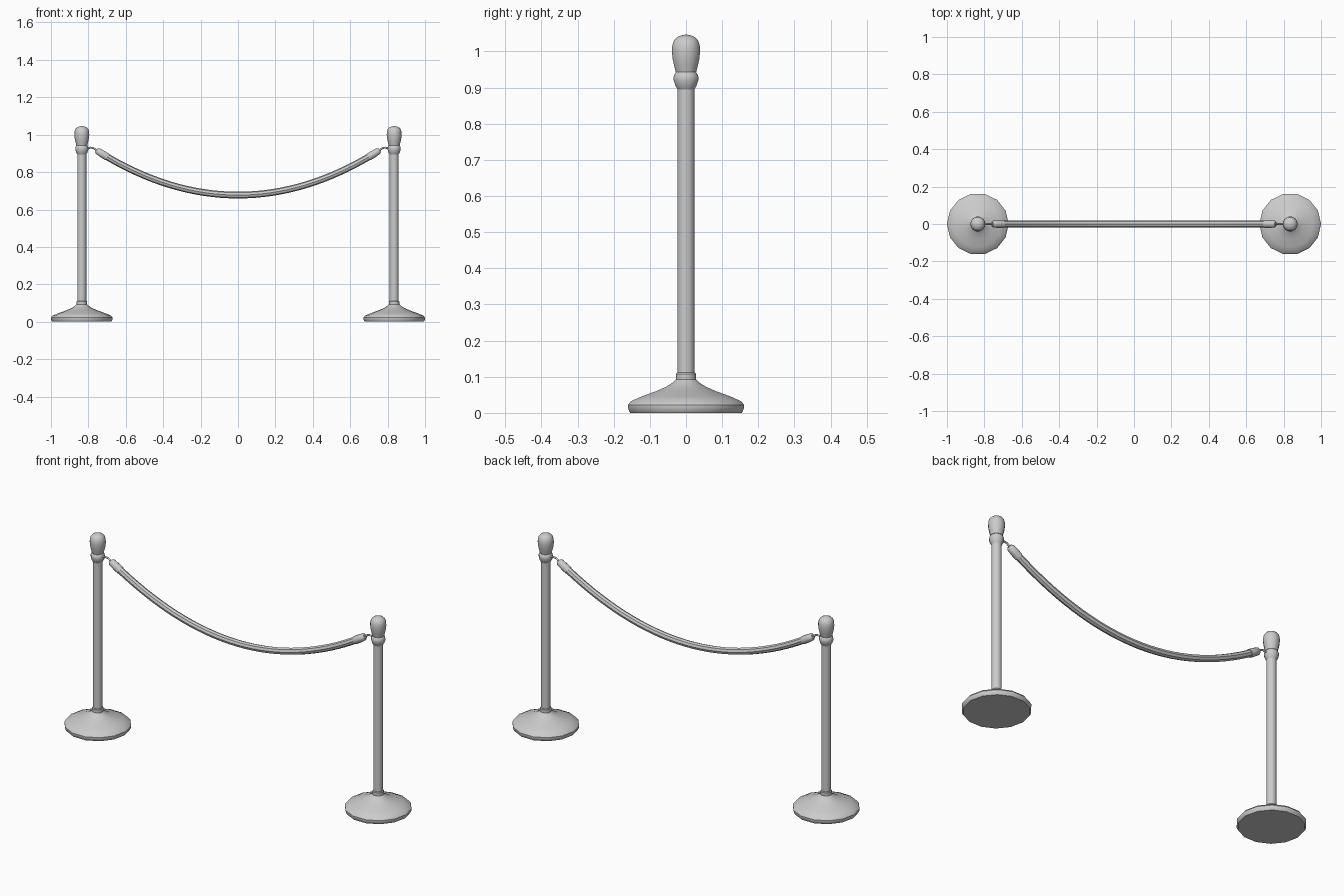
import bpy, bmesh, math
from mathutils import Vector

cube = bpy.data.objects.get("Cube")
if cube:
    bpy.data.objects.remove(cube, do_unlink=True)

metal = bpy.data.materials.new("light grey")
metal.use_nodes = True
GREY = (0.6, 0.6, 0.6, 1)
metal.diffuse_color = GREY
metal.node_tree.nodes["Principled BSDF"].inputs["Base Color"].default_value = GREY

POST_X = 0.835


def finish(bm, name, angle=35):
    bmesh.ops.recalc_face_normals(bm, faces=bm.faces)
    mesh = bpy.data.meshes.new(name)
    bm.to_mesh(mesh)
    bm.free()
    mesh.materials.append(metal)
    ob = bpy.data.objects.new(name, mesh)
    bpy.context.collection.objects.link(ob)
    bpy.ops.object.select_all(action="DESELECT")
    ob.select_set(True)
    bpy.context.view_layer.objects.active = ob
    bpy.ops.object.shade_smooth_by_angle(angle=math.radians(angle))


def skin(name, rings, angle=35):
    """Bridge a list of point rings and cap both ends."""
    bm = bmesh.new()
    loops = [[bm.verts.new(p) for p in ring] for ring in rings]
    n = len(loops[0])
    for a, b in zip(loops, loops[1:]):
        for i in range(n):
            j = (i + 1) % n
            bm.faces.new((a[i], a[j], b[j], b[i]))
    bm.faces.new(loops[0])
    bm.faces.new(loops[-1])
    finish(bm, name, angle)


def lathe(name, profile, x, sides=14):
    turns = [2 * math.pi * i / sides for i in range(sides)]
    skin(name, [[(x + r * math.cos(t), r * math.sin(t), z) for t in turns]
                for r, z in profile])


def tube(name, path, radii, sides, angle=35):
    """Sweep a circle along a path in the XZ plane."""
    rings = []
    for i, p in enumerate(path):
        d = (path[min(i + 1, len(path) - 1)] - path[max(i - 1, 0)]).normalized()
        up = Vector((-d.z, 0, d.x))
        side = Vector((0, 1, 0))
        turns = [2 * math.pi * k / sides for k in range(sides)]
        rings.append([p + radii[i] * (math.cos(t) * side + math.sin(t) * up)
                      for t in turns])
    skin(name, rings, angle)


def rope_point(x):
    return Vector((x, 0, 0.677 + 0.418 * x * x))


base = [(0.158, 0), (0.162, 0.006), (0.165, 0.015), (0.165, 0.022), (0.157, 0.032),
        (0.125, 0.046), (0.085, 0.06), (0.055, 0.073), (0.038, 0.084), (0.03, 0.092)]
collar = [(0.028, 0.09), (0.028, 0.108), (0.025, 0.112)]
post = [(0.024, 0.1), (0.024, 0.91)]
ring = [(0.024, 0.895), (0.03, 0.905), (0.035, 0.92), (0.035, 0.93),
        (0.031, 0.94), (0.026, 0.945)]
finial = [(0.029, 0.943), (0.034, 0.962), (0.038, 0.98), (0.04, 1.0), (0.039, 1.015),
          (0.035, 1.029), (0.026, 1.039), (0.014, 1.044), (0.004, 1.046)]

for label, s in (("left", 1), ("right", -1)):
    # stanchion
    for part, profile in (("base", base), ("collar", collar), ("post", post),
                          ("ring", ring), ("finial", finial)):
        lathe(f"{label}_{part}", profile, s * POST_X)
    # rope end sleeve
    ends = [0.758, 0.75, 0.72, 0.7]
    tube(f"{label}_sleeve", [rope_point(s * x) for x in ends],
         [0.012, 0.019, 0.021, 0.021], 10, 40)
    # bent wire hook
    hook = [(0.815, 0.922), (0.8, 0.928), (0.787, 0.931), (0.772, 0.928), (0.75, 0.912)]
    tube(f"{label}_hook", [Vector((s * x, 0, z)) for x, z in hook], [0.005] * 5, 8, 50)

# hanging rope
steps = 32
path = [rope_point(0.73 * (2 * i / steps - 1)) for i in range(steps + 1)]
tube("rope", path, [0.018] * len(path), 8)
